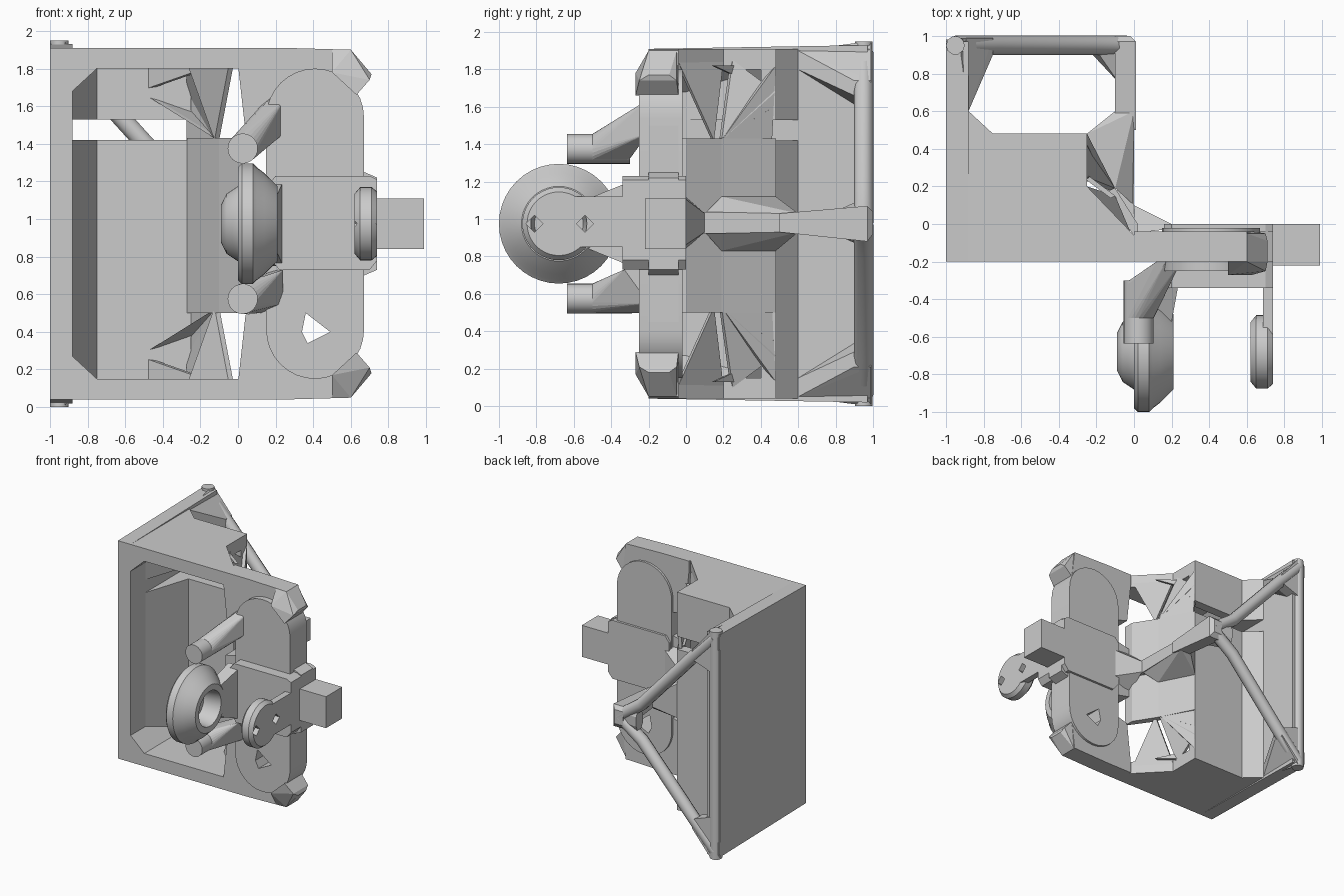
import bpy, bmesh, math

if "Cube" in bpy.data.objects:
    bpy.data.objects.remove(bpy.data.objects["Cube"])

MID = 0.975                      # height of the horizontal symmetry plane
flip = lambda z: 2 * MID - z
SIDES = (('upper', lambda z: z), ('lower', flip))


def finish(name, bm, smooth=False):
    bmesh.ops.recalc_face_normals(bm, faces=bm.faces)
    me = bpy.data.meshes.new(name)
    bm.to_mesh(me)
    bm.free()
    ob = bpy.data.objects.new(name, me)
    bpy.context.collection.objects.link(ob)
    if smooth:
        bpy.ops.object.select_all(action='DESELECT')
        bpy.context.view_layer.objects.active = ob
        ob.select_set(True)
        bpy.ops.object.shade_smooth_by_angle(angle=math.radians(35))
    return ob


def prism(name, pts, axis, lo, hi, smooth=False):
    """Extrude a 2D outline along an axis (0=x: yz, 1=y: xz, 2=z: xy)."""
    bm = bmesh.new()
    rings = []
    for d in (lo, hi):
        ring = []
        for p in pts:
            co = list(p)
            co.insert(axis, d)
            ring.append(bm.verts.new(co))
        rings.append(ring)
        bm.faces.new(ring)
    n = len(pts)
    for i in range(n):
        j = (i + 1) % n
        bm.faces.new((rings[0][i], rings[0][j], rings[1][j], rings[1][i]))
    return finish(name, bm, smooth)


def box(name, x0, x1, y0, y1, z0, z1):
    return prism(name, [(x0, y0), (x1, y0), (x1, y1), (x0, y1)], 2, z0, z1)


def hull(name, pts):
    bm = bmesh.new()
    for p in pts:
        bm.verts.new(p)
    bmesh.ops.convex_hull(bm, input=bm.verts)
    loose = [v for v in bm.verts if not v.link_faces]
    bmesh.ops.delete(bm, geom=loose, context='VERTS')
    return finish(name, bm)


def lathe_x(name, profile, cy, cz, n=40):
    """Profile of (x, radius) turned around an x-parallel axis."""
    bm = bmesh.new()
    vs = [bm.verts.new((x, cy + r, cz)) for x, r in profile]
    es = [bm.edges.new((vs[i], vs[i + 1])) for i in range(len(vs) - 1)]
    bmesh.ops.spin(bm, geom=vs + es, cent=(0, cy, cz), axis=(1, 0, 0), angle=math.tau, steps=n)
    bmesh.ops.remove_doubles(bm, verts=bm.verts, dist=1e-4)
    return finish(name, bm, True)


def tube(name, pts, r):
    cu = bpy.data.curves.new(name, 'CURVE')
    cu.dimensions = '3D'
    cu.bevel_depth = r
    cu.bevel_resolution = 3
    cu.use_fill_caps = True
    sp = cu.splines.new('POLY')
    sp.points.add(len(pts) - 1)
    for p, c in zip(sp.points, pts):
        p.co = (*c, 1)
    ob = bpy.data.objects.new(name, cu)
    bpy.context.collection.objects.link(ob)
    return ob


def cut(ob, cutter):
    m = ob.modifiers.new('cut', 'BOOLEAN')
    m.operation = 'DIFFERENCE'
    m.solver = 'EXACT'
    m.object = cutter
    cutter.hide_render = True
    cutter.hide_set(True)


# Left wall of the open box
prism('left_wall', [(-.2, .04), (.97, .02), (.97, 1.93), (-.2, 1.91)], 0, -1, -.88)

# Top and bottom plates, and front opening chamfers
plan = [(-1, -.2), (.2, -.2), (.2, -.06), (0, -.06), (-.25, .2), (-.25, .48),
        (-.75, .48), (-.88, .6), (-.89, .98), (-1, .98)]
for tag, f in SIDES:
    prism('plate_' + tag, plan, 2, f(1.8), f(1.91))
    prism('opening_corner_' + tag, [(-.9, f(1.82)), (-.9, f(1.68)), (-.88, f(1.68)), (-.75, f(1.8)), (-.75, f(1.82))], 1, -.2, .45)

# Back panel with the viewing slot, angled into the left wall
panel = [(-.92, .0), (-.92, .62), (-.88, .6), (-.75, .48), (-.25, .48), (-.25, .4), (-.75, .4), (-.88, .0)]
prism('back_panel', panel, 2, .1, 1.42)
prism('back_panel_upper', panel, 2, 1.53, 1.85)

# Right wall and its triangular webs
prism('right_wall', [(-.25, .48), (-.1, .19), (.02, .0), (.02, -.09), (-.1, .08), (-.27, .4)], 2, .5, 1.43)
webs = (((-.25, .48, 1.82), (-.25, .46, 1.42), (-.1, .19, 1.42)),
        ((-.25, .2, 1.84), (-.02, -.04, 1.84), (-.1, .15, 1.42)),
        ((-.25, .48, 1.68), (-.25, .25, 1.85), (-.1, .19, 1.42)),
        ((-.5, .45, 1.68), (-.5, .45, 1.82), (-.1, .15, 1.82)),
        ((-.5, .45, 1.68), (-.25, .47, 1.6), (-.1, .19, 1.43)))
for tag, f in SIDES:
    for i, tri in enumerate(webs):
        hull('wall_web_%s_%d' % (tag, i), [(x + d, y + d * .5, f(z)) for x, y, z in tri for d in (-.025, .0)])

# Horizontal arm reaching to the back, with its gussets
hull('rear_arm', [(x, y, z) for x in (-.09, 0) for y, z in ((.02, .92), (.02, 1.04), (.5, .93), (.5, 1.03))])
hull('rear_arm_end', [(x, y, z) for x in (-.1, .01) for y, z in ((.5, .93), (.5, 1.03), (.97, .88), (.97, 1.07))]
     + [(x, 1, z) for x in (-.1, -.02) for z in (.92, 1.04)])
hull('arm_gusset', [(x, y, z) for x, y in ((-.25, .48), (-.1, .19)) for z in (.83, 1.12)]
     + [(x, y, z) for x, y in ((-.1, .6), (0, .6), (0, .1)) for z in (.93, 1.03)])
hull('arm_root', [(0, .1, .93), (0, .1, 1.03), (0, -.05, .8), (0, -.05, 1.16), (.24, -.02, .85), (.24, -.02, 1.12)])
hull('fork_gusset', [(x, y, z) for x, y in ((-.08, .75), (-.22, .9), (-.22, .99), (0, .97)) for z in (.94, 1.02)]
     + [(-.22, .95, .85), (-.22, .95, 1.11)])

# Forked rear frame of round bars with thickened corners
for tag, f in SIDES:
    tube('rear_brace_' + tag, [(-.04, .95, f(.98)), (-.25, .95, f(1.13)), (-.74, .95, f(1.67)), (-.95, .95, f(1.89))], .052)
    hull('rear_corner_' + tag, [(-.88, .6, f(1.8)), (-.88, .6, f(1.9)), (-.75, .9, f(1.66)), (-.75, .99, f(1.66)),
                                (-.75, .9, f(1.74)), (-.75, .99, f(1.74)), (-.92, .9, f(1.6)), (-.92, .99, f(1.6)),
                                (-.92, .9, f(1.94)), (-.92, .99, f(1.94))])
tube('rear_post', [(-.95, .95, .0), (-.95, .95, 1.95)], .05)

# Bracket plate
half = [(.74, 1.22), (.67, 1.25), (.67, 1.5), (.63, 1.66), (.6, 1.9), (.24, 1.91), (0, 1.91),
        (0, 1.82), (.04, 1.46), (.18, 1.42), (.24, 1.25), (.02, 1.2)]
plate = prism('bracket_plate', half + [(x, flip(z)) for x, z in reversed(half)], 1, -.2, -.04)

# Raised rounded pad on the plate
R, cx = .26, .41
pad_pts = [(cx + R * math.cos(a), 1.54 + R * math.sin(a)) for a in [math.pi * i / 16 for i in range(17)]]
pad = prism('rounded_pad', pad_pts + [(x, flip(z)) for x, z in reversed(pad_pts)], 1, -.25, -.02, True)

# Diamond hole through the lower pad
hole = prism('diamond_cutter', [(.36, .5), (.49, .4), (.37, .34), (.34, .4)], 1, -.5, .3)
cut(plate, hole)
cut(pad, hole)

# Corner lugs
for tag, f in SIDES:
    hull('corner_lug_' + tag, [(x, y, f(z)) for x, z, ys in
         ((.6, 1.9, (-.2, -.05)), (.71, 1.77, (-.2, -.09)), (.7, 1.74, (-.25, -.05)),
          (.63, 1.66, (-.27, -.04)), (.5, 1.78, (-.27, -.04)), (.5, 1.9, (-.2, -.05))) for y in ys])

# Centre block and square peg
block = [(.2, 1.23), (.7, 1.23), (.74, 1.21), (.74, .78), (.7, .73), (.22, .73), (.16, .8), (.16, 1.18)]
prism('centre_block', block, 1, -.34, 0)
box('square_peg', .7, .99, -.22, 0, .84, 1.11)

# Pins with flared roots
px, pr = .025, .08
ring = [(px + pr * math.cos(math.tau * i / 24), pr * math.sin(math.tau * i / 24)) for i in range(24)]
for tag, pz, root in (('upper', 1.375, [(.17, -.2, 1.64), (.25, -.2, 1.64), (.25, -.2, 1.46), (.12, -.2, 1.6)]),
                      ('lower', .575, [(.24, -.33, .73), (.24, -.2, .55), (.12, -.2, .5), (.2, -.2, .73)])):
    prism('pin_' + tag, [(x, z + pz) for x, z in ring], 1, -.635, -.3, True)
    hull('pin_root_' + tag, [(x, y, z + pz) for x, z in ring for y in (-.5, -.32)] + root)

# Large wheel and its mount
lathe_x('wheel', [(-.09, 0), (-.09, .1), (-.06, .16), (0, .2), (0, .3), (.02, .32), (.08, .32), (.1, .3),
                  (.14, .27), (.21, .2), (.21, .15), (.06, .13), (.06, 0)], -.68, MID)
hull('wheel_mount', [(x, y, z) for x in (.1, .2) for y, z in ((-.52, .84), (-.52, 1.11), (-.4, .8), (-.4, 1.14))]
     + [(.12, -.3, .75), (.12, -.3, 1.2), (.24, -.3, .75), (.24, -.3, 1.2)])

# Small disc on its arm, with two diamond holes
disc = lathe_x('small_disc', [(.62, 0), (.62, .16), (.65, .195), (.71, .195), (.74, .17), (.74, 0)], -.68, MID)
arm = box('disc_arm', .685, .74, -.6, -.2, .85, 1.12)
for i, y in enumerate((-.81, -.54)):
    c = prism('disc_cutter_%d' % i, [(y - .045, MID), (y, MID + .045), (y + .045, MID), (y, MID - .045)], 0, .55, .8)
    cut(disc, c)
    cut(arm, c)
